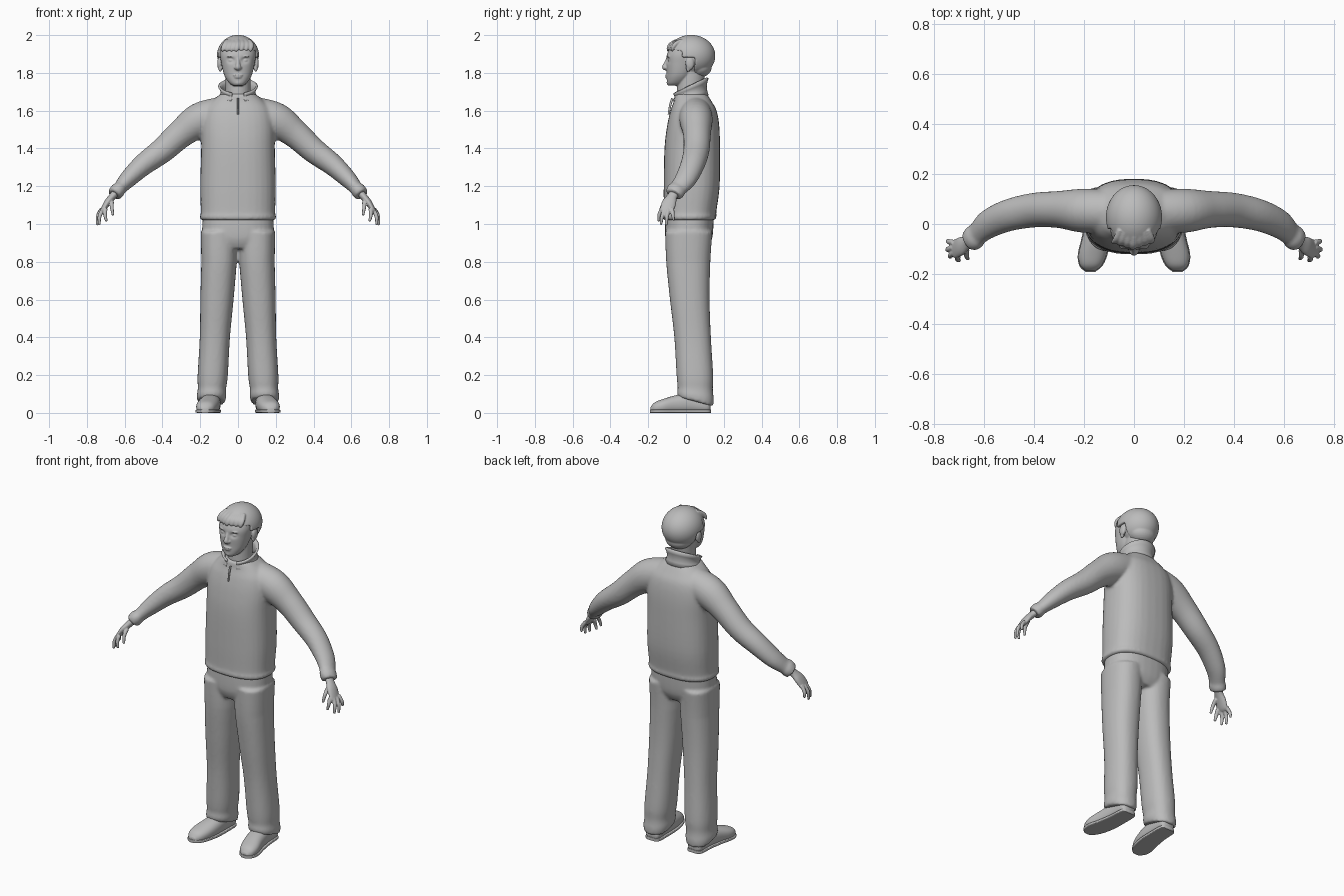
import bpy, bmesh, math
from mathutils import Vector, Matrix

cube = bpy.data.objects.get("Cube")
if cube:
    bpy.data.objects.remove(cube, do_unlink=True)

grey = bpy.data.materials.new("plain_grey")
grey.use_nodes = True
grey.diffuse_color = (0.5, 0.5, 0.5, 1)
bsdf = grey.node_tree.nodes["Principled BSDF"]
bsdf.inputs["Base Color"].default_value = (0.5, 0.5, 0.5, 1)
bsdf.inputs["Roughness"].default_value = 0.8

UP = Vector((0, 0, 1))
BACK = Vector((0, 1, 0))


def resample(rows, steps):
    """Smooth curve through all section values."""
    out = []
    for i in range(len(rows) - 1):
        quad = [rows[max(i - 1, 0)], rows[i], rows[i + 1], rows[min(i + 2, len(rows) - 1)]]
        for k in range(steps):
            t = k / steps
            out.append([0.5 * (2 * b + (c - a) * t + (2 * a - 5 * b + 4 * c - d) * t * t
                               + (3 * b - a - 3 * c + d) * t ** 3) for a, b, c, d in zip(*quad)])
    out.append(list(rows[-1]))
    return out


def loft(bm, rows, axis=None, hint=BACK, power=2.0, sides=32, steps=5, side=1):
    """Closed tube through sections (x, y, z, half width, half depth)."""
    rows = resample([(side * r[0], *r[1:]) for r in rows], steps)
    rings = []
    for i, (x, y, z, a, b) in enumerate(rows):
        nxt, prv = rows[min(i + 1, len(rows) - 1)], rows[max(i - 1, 0)]
        t = axis or (Vector(nxt[:3]) - Vector(prv[:3])).normalized()
        u = hint.cross(t).normalized()
        v = t.cross(u)
        ring = []
        for k in range(sides):
            c, s = math.cos(math.tau * k / sides), math.sin(math.tau * k / sides)
            cu = math.copysign(abs(c) ** (2 / power), c)
            sv = math.copysign(abs(s) ** (2 / power), s)
            ring.append(bm.verts.new(Vector((x, y, z)) + u * a * cu + v * b * sv))
        rings.append(ring)
    for r, q in zip(rings, rings[1:]):
        for k in range(sides):
            j = (k + 1) % sides
            bm.faces.new((r[k], r[j], q[j], q[k]))
    bm.faces.new(rings[0])
    bm.faces.new(rings[-1])
    return [v for r in rings for v in r]


def stack(bm, rows, x=0, **kw):
    """Upright loft from rows of (z, centre y, half width, half depth)."""
    return loft(bm, [(x, cy, z, a, b) for z, cy, a, b in rows], axis=UP, **kw)


def ball(bm, loc, radii, segs=32):
    mat = Matrix.Translation(loc) @ Matrix.Diagonal((*radii, 1))
    return bmesh.ops.create_uvsphere(bm, u_segments=segs, v_segments=segs // 2,
                                     radius=1, matrix=mat)["verts"]


def finish(bm, name, voxel=0, smooth=0, thick=0):
    bmesh.ops.recalc_face_normals(bm, faces=bm.faces)
    me = bpy.data.meshes.new(name)
    bm.to_mesh(me)
    bm.free()
    me.materials.append(grey)
    me.shade_smooth()
    me.set_sharp_from_angle(angle=math.radians(50))
    ob = bpy.data.objects.new(name, me)
    bpy.context.collection.objects.link(ob)
    if thick:
        mod = ob.modifiers.new("thickness", 'SOLIDIFY')
        mod.thickness = thick
        mod.offset = 0
    if voxel:
        mod = ob.modifiers.new("blend", 'REMESH')
        mod.mode = 'VOXEL'
        mod.voxel_size = voxel
        mod.use_smooth_shade = True
    if smooth:
        mod = ob.modifiers.new("soften", 'SMOOTH')
        mod.factor = 0.5
        mod.iterations = smooth


# Jumper: body and sleeves blended together
bm = bmesh.new()
stack(bm, [(1.02, .018, .196, .135), (1.04, .02, .203, .143), (1.06, .021, .197, .139),
           (1.2, .03, .2, .148), (1.4, .033, .195, .147), (1.52, .038, .195, .138),
           (1.6, .04, .18, .122), (1.65, .035, .14, .1), (1.69, .025, .09, .085)], power=2.5)
for s in (1, -1):
    loft(bm, [(.08, .05, 1.59, .085, .085), (.2, .053, 1.55, .093, .088),
              (.3, .058, 1.48, .076, .074), (.4, .055, 1.39, .067, .069),
              (.5, .035, 1.315, .058, .064), (.58, 0, 1.24, .047, .058),
              (.625, -.04, 1.19, .036, .048), (.637, -.052, 1.178, .041, .052),
              (.655, -.066, 1.155, .038, .046)], side=s)
finish(bm, "jumper", voxel=.009, smooth=5)

# Trousers: two legs and the hips
bm = bmesh.new()
stack(bm, [(.87, .012, .12, .1), (.93, .015, .185, .125), (1.06, .02, .185, .128)], power=2.4)
for s in (1, -1):
    leg = stack(bm, [(.06, .05, .073, .094), (.09, .05, .078, .097), (.13, .049, .075, .093),
                     (.2, .047, .08, .097), (.4, .035, .08, .097), (.6, .02, .088, .105),
                     (.8, .012, .094, .117), (.96, .015, .097, .125)], power=2.3)
    for v in leg:
        z = v.co.z
        v.co.x = s * (v.co.x + .145 - .045 * min(z / .8, 1))
        if z < .15:
            v.co.z -= (v.co.y - .05) * .28 * (1 - z / .15) * 1.6
finish(bm, "trousers", voxel=.009, smooth=4)

# Shoes with flat soles
for s, label in ((1, "left"), (-1, "right")):
    path = [(.138, .13, .03, .03, .02), (.14, .11, .04, .046, .045), (.142, .03, .05, .05, .055),
            (.15, -.05, .044, .055, .05), (.165, -.12, .034, .056, .04),
            (.172, -.165, .026, .043, .03), (.174, -.188, .018, .018, .012)]
    bm = bmesh.new()
    for v in loft(bm, path, axis=-BACK, hint=UP, power=2.3, side=s):
        v.co.z = max(v.co.z, 0.004)
    finish(bm, label + "_shoe")
    bm = bmesh.new()
    sole = [(x, y * 1.015, .009, a * 1.06, .009) for x, y, z, a, b in path]
    loft(bm, sole, axis=-BACK, hint=UP, power=6, side=s)
    finish(bm, label + "_sole")

# Hands: palm, four fingers and a thumb
fingers = [((.702, -.128, 1.08), (.704, -.141, 1.05), (.698, -.145, 1.02)),
           ((.717, -.114, 1.075), (.733, -.126, 1.04), (.734, -.132, 1.003)),
           ((.723, -.094, 1.073), (.742, -.101, 1.04), (.744, -.104, 1.0)),
           ((.72, -.074, 1.08), (.74, -.07, 1.05), (.742, -.066, 1.025)),
           ((.668, -.1, 1.12), (.668, -.127, 1.09), (.663, -.138, 1.052))]
for s, label in ((1, "left"), (-1, "right")):
    bm = bmesh.new()
    loft(bm, [(.64, -.055, 1.175, .022, .028), (.665, -.073, 1.145, .019, .027),
              (.69, -.088, 1.115, .018, .037), (.712, -.1, 1.08, .014, .037),
              (.722, -.103, 1.066, .009, .031)], side=s)
    for a, b, c in fingers:
        loft(bm, [(*a, .0115, .0115), (*b, .0105, .0105), (*c, .0075, .0075)],
             sides=12, side=s)
        ball(bm, (s * c[0], c[1], c[2]), (.008, .008, .008), 12)
    finish(bm, label + "_hand", voxel=.004, smooth=2)

# Head: neck, face, ears and features
bm = bmesh.new()
stack(bm, [(1.64, .02, .068, .07), (1.72, .022, .066, .07), (1.82, .03, .068, .075)])
face = stack(bm, [(1.732, -.06, .026, .033), (1.745, -.053, .045, .047),
                  (1.77, -.04, .064, .062), (1.8, -.03, .077, .072), (1.85, -.02, .088, .084),
                  (1.9, -.01, .095, .09), (1.95, .012, .088, .085), (1.985, .02, .055, .05)],
             power=2.2, sides=96, steps=8)
for v in face:
    if v.co.y < -.03:
        d = math.hypot(abs(v.co.x) - .036, (v.co.z - 1.868) * 1.3)
        v.co.y += .014 * math.exp(-(d / .017) ** 2)
ball(bm, (0, .035, 1.88), (.098, .11, .1))
loft(bm, [(0, -.093, 1.885, .008, .008), (0, -.105, 1.85, .011, .012),
          (0, -.113, 1.829, .015, .014), (0, -.1, 1.82, .012, .008)], sides=16)
ball(bm, (0, -.1, 1.788), (.026, .011, .006))
ball(bm, (0, -.099, 1.777), (.021, .011, .006))
ball(bm, (0, -.083, 1.748), (.024, .02, .016))
for s in (1, -1):
    ball(bm, (s * .036, -.083, 1.866), (.017, .012, .009))
    ball(bm, (s * .037, -.089, 1.887), (.024, .012, .006))
    ball(bm, (s * .012, -.106, 1.827), (.009, .011, .008))
    ball(bm, (s * .098, .02, 1.85), (.012, .023, .034))
    ball(bm, (s * .094, .012, 1.825), (.01, .012, .02))
finish(bm, "head", voxel=.004, smooth=2)

# Hair: cap tucked inside the head below the hairline, plus nape and fringe
bm = bmesh.new()
centre = Vector((0, .027, 1.89))
for v in ball(bm, centre, (.112, .128, .111), 96):
    hairline = 1.925 + .01 * math.sin(v.co.x * 50)
    face_side = v.co.y < -.025 and v.co.z < hairline
    ear_side = v.co.y < .045 and v.co.z < 1.882 and abs(v.co.x) > .02
    if face_side or ear_side:
        v.co = centre + (v.co - centre) * .7
ball(bm, (0, .068, 1.83), (.078, .068, .055))
for i in range(7):
    x = -.066 + .022 * i
    back = .35 * abs(x)
    loft(bm, [(x * .8, -.045 + back, 1.97, .014, .012), (x, -.079 + back, 1.95, .017, .013),
              (x * 1.1 - .006, -.094 + back, 1.928, .013, .009),
              (x * 1.12 - .012, -.094 + back, 1.913, .005, .004)], sides=12)
finish(bm, "hair", voxel=.0045, smooth=2)

# Stand-up collar, open at the front
bm = bmesh.new()
grid = []
for i in range(49):
    t = math.radians(-160 + 320 * i / 48)
    col = []
    for k in range(5):
        f = k / 4
        rx, ry = .1 - .014 * math.sin(math.pi * f), .092 - .01 * math.sin(math.pi * f)
        low, high = 1.665 + .015 * math.cos(t), 1.732 + .042 * math.cos(t)
        col.append(bm.verts.new((rx * math.sin(t), .022 + ry * math.cos(t),
                                 low + (high - low) * f)))
    grid.append(col)
for a, b in zip(grid, grid[1:]):
    for k in range(4):
        bm.faces.new((a[k], b[k], b[k + 1], a[k + 1]))
finish(bm, "collar", thick=.012)

# Short zip below the collar opening
bm = bmesh.new()
loft(bm, [(0, -.072, 1.665, .005, .006), (0, -.083, 1.63, .005, .006),
          (0, -.092, 1.58, .004, .005)], sides=12)
finish(bm, "zip")
